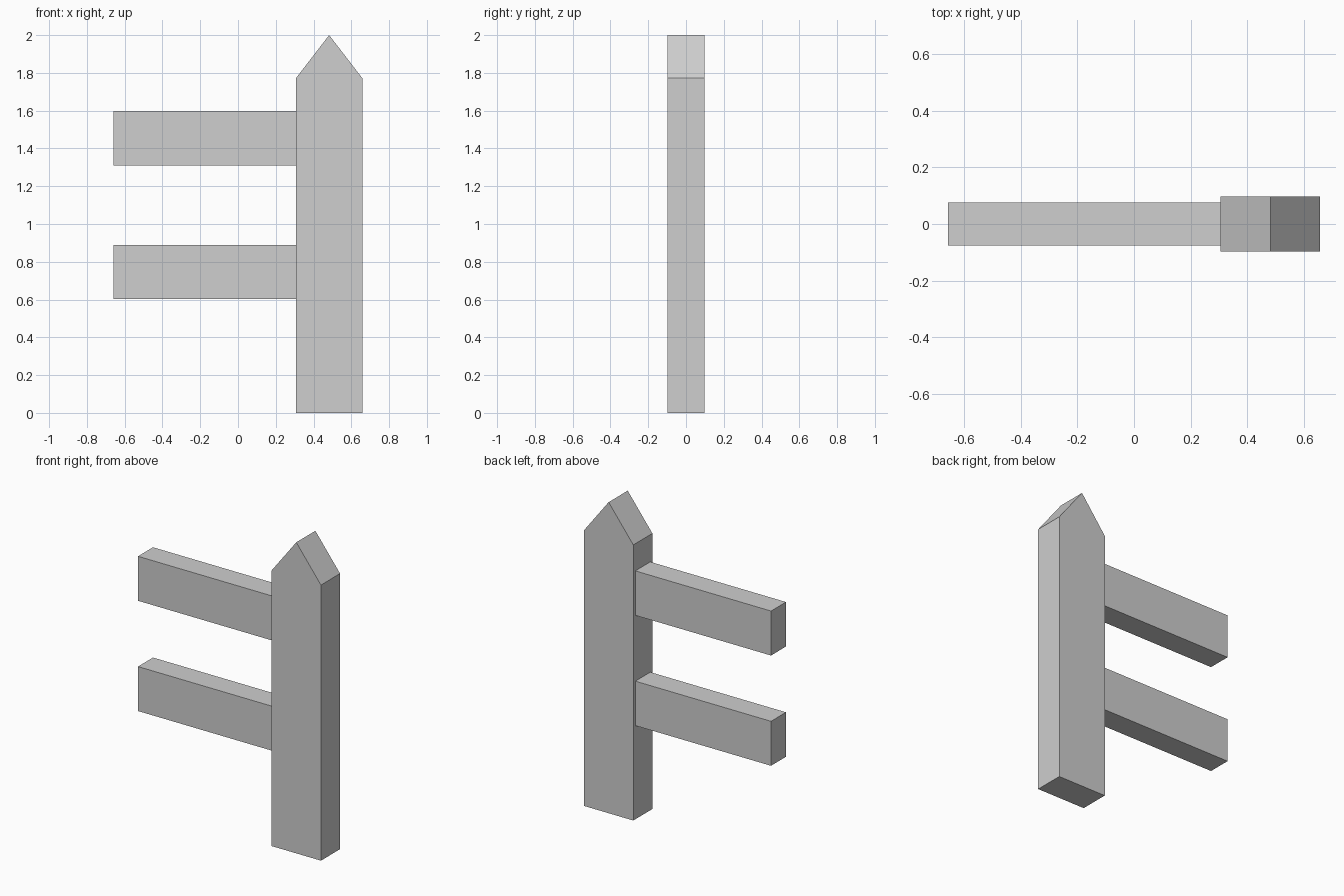
import bpy
import bmesh

cube = bpy.data.objects.get("Cube")
if cube:
    bpy.data.objects.remove(cube, do_unlink=True)

# Single pale grey material
GREY = (0.62, 0.62, 0.62, 1.0)
grey = bpy.data.materials.new("pale_grey")
grey.use_nodes = True
grey.diffuse_color = GREY
grey.node_tree.nodes["Principled BSDF"].inputs["Base Color"].default_value = GREY


def extruded_profile(name, profile, half_depth):
    """Extrude an x-z outline symmetrically along y."""
    bm = bmesh.new()
    face = bm.faces.new([bm.verts.new((x, -half_depth, z)) for x, z in profile])
    result = bmesh.ops.extrude_face_region(bm, geom=[face])
    verts = [v for v in result["geom"] if isinstance(v, bmesh.types.BMVert)]
    bmesh.ops.translate(bm, verts=verts, vec=(0, 2 * half_depth, 0))
    bmesh.ops.recalc_face_normals(bm, faces=bm.faces)
    mesh = bpy.data.meshes.new(name)
    bm.to_mesh(mesh)
    bm.free()
    mesh.materials.append(grey)
    obj = bpy.data.objects.new(name, mesh)
    bpy.context.collection.objects.link(obj)
    return obj


# Pointed post
post_left, post_right = 0.307, 0.658
shoulder, peak = 1.772, 2.0
extruded_profile("fence_post", [
    (post_left, 0), (post_right, 0), (post_right, shoulder),
    ((post_left + post_right) / 2, peak), (post_left, shoulder),
], 0.097)

# Two rails butting against the side of the post
rail_end, rail_height = -0.658, 0.286
for name, bottom in (("lower_rail", 0.602), ("upper_rail", 1.311)):
    top = bottom + rail_height
    extruded_profile(name, [
        (rail_end, bottom), (post_left, bottom), (post_left, top), (rail_end, top),
    ], 0.076)
